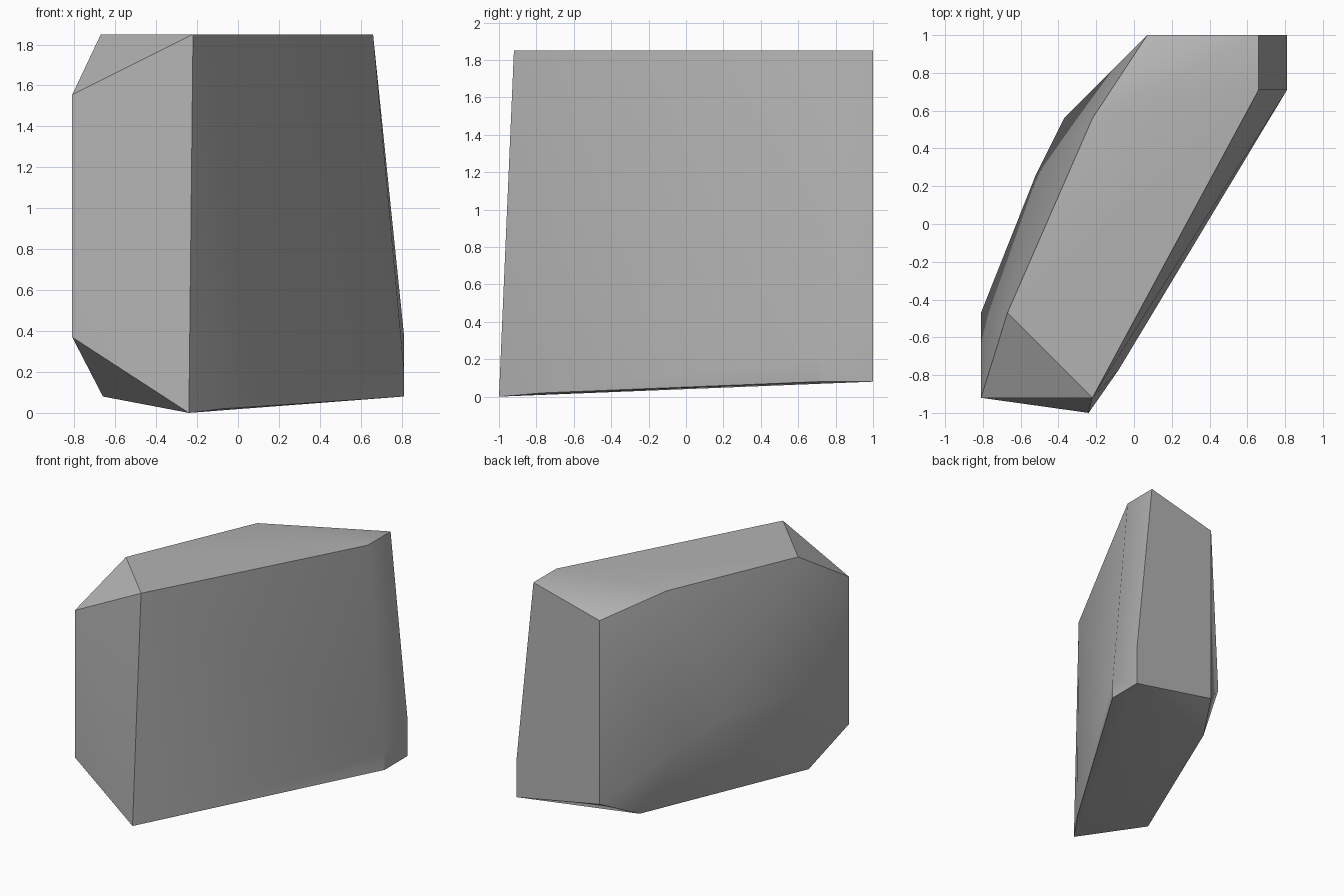
import bpy
import bmesh
import math

# Remove the default cube
cube = bpy.data.objects.get("Cube")
if cube:
    bpy.data.objects.remove(cube, do_unlink=True)

# Stone colour
stone = bpy.data.materials.new("grey stone")
stone.use_nodes = True
colour = (0.45, 0.45, 0.45, 1)
stone.diffuse_color = colour
stone.node_tree.nodes["Principled BSDF"].inputs["Base Color"].default_value = colour

# Corner points of the chiselled block
TOP = 1.85
crown = [(x, y, TOP) for x, y in
         [(.66, 1), (.66, .71), (-.22, -.92), (-.67, -.47), (-.22, .56)]]
front_side = [(-.81, -.92, 1.555), (-.81, -.92, .37), (-.24, -1, 0)]
right_side = [(.81, 1, .39), (.81, 1, .08), (.81, .71, .22), (.81, .71, .08)]
back_side = [(.07, 1, 1.70), (.07, 1, .22), (-.37, .56, .65),
             (-.52, .26, .8), (-.81, -.47, .8)]
underside = [(-.08, -.77, .02), (-.66, -.62, .08), (-.09, .72, .08)]

# Wrap the corners in a convex skin
bm = bmesh.new()
for point in crown + front_side + right_side + back_side + underside:
    bm.verts.new(point)
result = bmesh.ops.convex_hull(bm, input=bm.verts[:])
loose = [v for v in bm.verts if not v.link_faces]
bmesh.ops.delete(bm, geom=loose, context='VERTS')
bmesh.ops.dissolve_limit(bm, angle_limit=math.radians(1),
                         verts=bm.verts[:], edges=bm.edges[:])
bmesh.ops.recalc_face_normals(bm, faces=bm.faces[:])

mesh = bpy.data.meshes.new("boulder")
bm.to_mesh(mesh)
bm.free()
mesh.materials.append(stone)
boulder = bpy.data.objects.new("boulder", mesh)
bpy.context.collection.objects.link(boulder)

# Soft facets with sharp chiselled edges
bpy.ops.object.select_all(action='DESELECT')
boulder.select_set(True)
bpy.context.view_layer.objects.active = boulder
bpy.ops.object.shade_smooth_by_angle(angle=math.radians(30))
